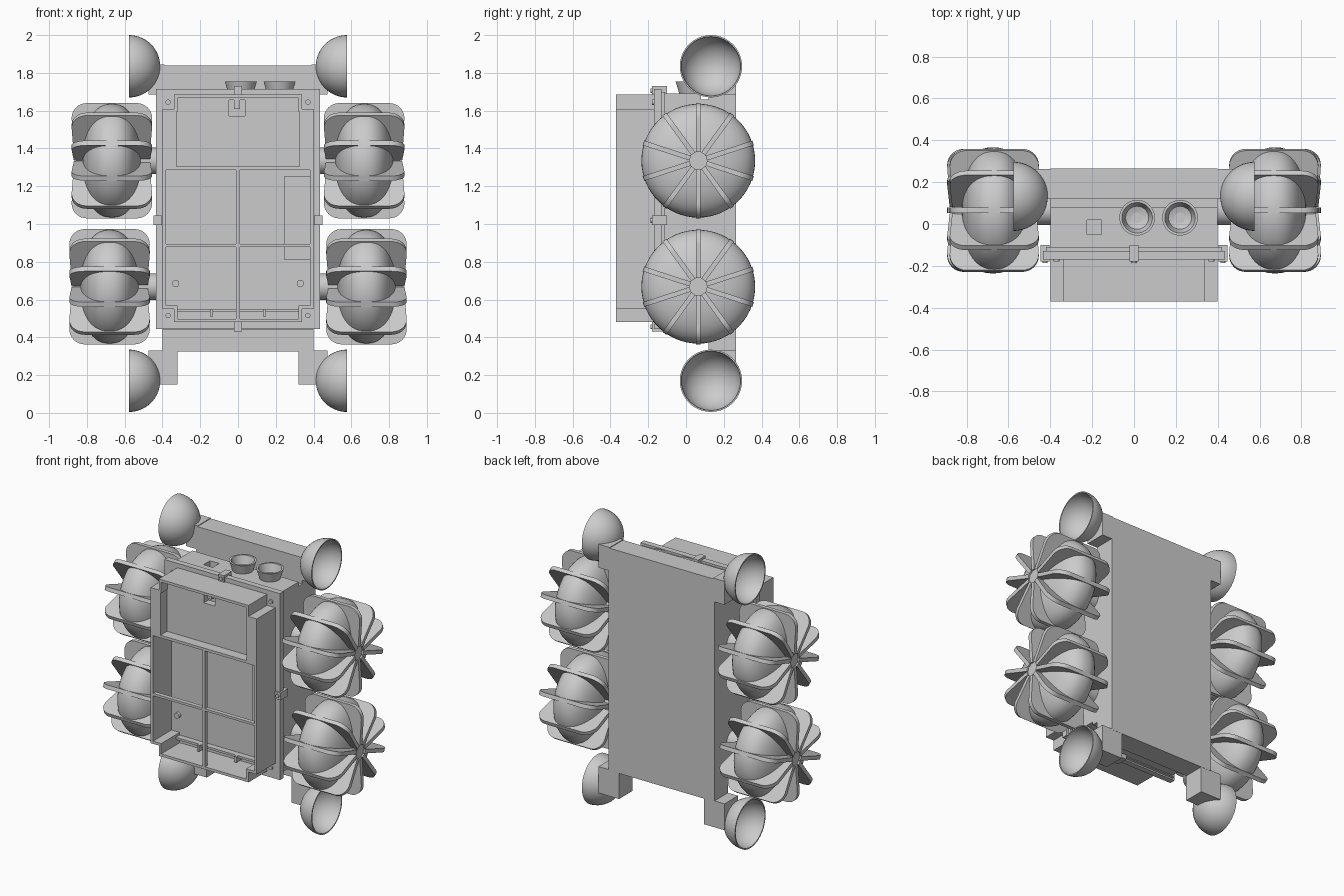
import bpy, bmesh, math
from mathutils import Vector

if "Cube" in bpy.data.objects:
    bpy.data.objects.remove(bpy.data.objects["Cube"])


def finish(name, bm, smooth=False):
    bmesh.ops.recalc_face_normals(bm, faces=bm.faces)
    me = bpy.data.meshes.new(name)
    bm.to_mesh(me)
    bm.free()
    ob = bpy.data.objects.new(name, me)
    bpy.context.collection.objects.link(ob)
    bpy.ops.object.select_all(action='DESELECT')
    ob.select_set(True)
    bpy.context.view_layer.objects.active = ob
    if smooth:
        bpy.ops.object.shade_smooth_by_angle(angle=math.radians(35))
    return ob


def box(name, x0, x1, y0, y1, z0, z1):
    bm = bmesh.new()
    bmesh.ops.create_cube(bm, size=1)
    for v in bm.verts:
        v.co = Vector(((x0 + x1) / 2 + v.co.x * (x1 - x0),
                       (y0 + y1) / 2 + v.co.y * (y1 - y0),
                       (z0 + z1) / 2 + v.co.z * (z1 - z0)))
    return finish(name, bm)


def lathe(name, pts, centre, axis='x', n=48, closed=False):
    """Revolve (offset along axis, radius) points; open profiles get end caps."""
    bm = bmesh.new()
    rings = []
    for a, r in pts:
        ring = []
        for i in range(n):
            t = 2 * math.pi * i / n
            c, s = r * math.cos(t), r * math.sin(t)
            p = {'x': (a, c, s), 'y': (c, a, s), 'z': (c, s, a)}[axis]
            ring.append(bm.verts.new(Vector(p) + Vector(centre)))
        rings.append(ring)
    m = len(rings)
    for k in range(m if closed else m - 1):
        A, B = rings[k], rings[(k + 1) % m]
        for i in range(n):
            j = (i + 1) % n
            bm.faces.new((A[i], A[j], B[j], B[i]))
    if not closed:
        bm.faces.new(rings[0])
        bm.faces.new(rings[-1])
    return finish(name, bm, True)


def cut(ob, cutter):
    mod = ob.modifiers.new('cut', 'BOOLEAN')
    mod.object = cutter
    mod.solver = 'EXACT'
    bpy.context.view_layer.objects.active = ob
    bpy.ops.object.modifier_apply(modifier=mod.name)
    bpy.data.objects.remove(cutter)


def notched_outline(t):
    """Box outline with stepped corners, shrunk by t."""
    w1, w2, l1, l2, h2, h1 = .40 - t, .338 - t, .48 + t, .55 + t, 1.61 - t, 1.685 - t
    return [(-w2, l1), (w2, l1), (w2, l2), (w1, l2), (w1, h2), (w2, h2),
            (w2, h1), (-w2, h1), (-w2, h2), (-w1, h2), (-w1, l2), (-w2, l2)]


# Back slab, middle body and flange
box('back_slab', -.40, .40, .12, .265, .325, 1.84)
box('rear_spacer', -.40, .40, .08, .12, .44, 1.66)
body = box('middle_body', -.40, .40, -.11, .08, .46, 1.69)
cut(body, box('hole_cutter', -.225, -.155, -.05, .02, 1.64, 1.8))
box('flange', -.435, .435, -.17, -.13, .445, 1.715)
box('flange_step', -.42, .42, -.13, -.11, .455, 1.70)

# Clips around the flange
for name, x, z in (('top', 0, 1.705), ('bottom', 0, .455), ('left', -.425, 1.02), ('right', .425, 1.02)):
    box(name + '_clip', x - .022, x + .022, -.18, -.10, z - .025, z + .025)
    lathe(name + '_clip_pin', [(-.187, .012), (-.17, .012)], (x, 0, z), 'y', 16)

# Open front box: walls as a notched ring
bm = bmesh.new()
loops = [[bm.verts.new((x, y, z)) for x, z in notched_outline(t)]
         for t, y in ((0, -.17), (0, -.37), (.018, -.37), (.018, -.17))]
for k in range(4):
    A, B = loops[k], loops[(k + 1) % 4]
    for i in range(12):
        j = (i + 1) % 12
        bm.faces.new((A[i], A[j], B[j], B[i]))
finish('front_box_walls', bm)

# Upper compartment with shallow floor and square pocket
floor = box('upper_compartment_floor', -.33, .33, -.30, -.18, 1.30, 1.675)
cut(floor, box('pocket_cutter', -.048, .038, -.35, -.25, 1.573, 1.657))
box('pocket_latch', -.02, .01, -.30, -.25, 1.61, 1.657)
for s in (-1, 1):
    xs = sorted((s * .325, s * .385))
    box('upper_compartment_side', *xs, -.37, -.18, 1.29, 1.60)
box('upper_compartment_shelf', -.385, .385, -.37, -.18, 1.287, 1.305)

# Dividers and details inside the lower compartments
box('vertical_divider', -.01, .01, -.37, -.34, .49, 1.29)
box('horizontal_divider', -.385, .385, -.369, -.34, .877, .893)
box('inner_panel', .245, .385, -.195, -.165, .81, 1.255)
box('bottom_strip', -.32, .32, -.21, -.165, .535, .55)
for s in (-1, 1):
    box('bottom_post', s * .14 - .008, s * .14 + .008, -.23, -.165, .51, .55)
    lathe('inner_screw', [(-.19, .019), (-.165, .019)], (s * .33, 0, .685), 'y', 20)
    for z in (.515, 1.645):
        lathe('corner_screw', [(-.18, .014), (-.165, .014)], (s * .37, 0, z), 'y', 20)

# Two funnels on top
for x in (.015, .22):
    lathe('funnel', [(1.685, .064), (1.755, .085), (1.755, .073), (1.70, .055), (1.685, .01)],
          (x, .03, 0), 'z', 40)

# Corner bowls, open to the outside, with brackets trimmed by the bowl
R, N = .165, 14
for s, side in ((-1, 'left'), (1, 'right')):
    for zc, z0, z1, level in ((1.835, 1.685, 1.845, 'upper'), (.17, .15, .33, 'lower')):
        ang = [math.pi / 2 * i / N for i in range(N + 1)]
        outer = [(-s * R * math.cos(a), max(R * math.sin(a), .001)) for a in ang]
        inner = [(-s * (R - .008) * math.cos(a), max((R - .008) * math.sin(a), .001)) for a in reversed(ang)]
        c = (s * .577, .132, zc)
        lathe(f'{level}_{side}_bowl', outer + inner, c, n=40)
        xs = sorted((s * (.39 if level == 'upper' else .32), s * .475))
        br = box(f'{level}_{side}_bracket', *xs, .12, .264, z0, z1)
        bm = bmesh.new()
        bmesh.ops.create_uvsphere(bm, u_segments=40, v_segments=24, radius=R - .004)
        bmesh.ops.translate(bm, verts=bm.verts, vec=c)
        cut(br, finish('bowl_cutter', bm))


# Wheels: rounded body, ten radial paddles, hub and axle
def paddles(name, centre, count=10, w=.213, r_in=.045, r_out=.305, c=.08, th=.026):
    corner = [(w - c + c * math.cos(a), r_out - c + c * math.sin(a))
              for a in (math.pi / 2 * i / 8 for i in range(9))]
    prof = [(w - .012, r_in)] + corner + [(-x, r) for x, r in reversed(corner)] + [(-w + .012, r_in)]
    bm = bmesh.new()
    for k in range(count):
        t = math.pi / 2 + 2 * math.pi * k / count
        d = Vector((0, math.cos(t), math.sin(t)))
        e = Vector((0, -math.sin(t), math.cos(t))) * th / 2
        A, B = [[bm.verts.new(Vector(centre) + Vector((x, 0, 0)) + d * r + e * q)
                 for x, r in prof] for q in (-1, 1)]
        bm.faces.new(A)
        bm.faces.new(B[::-1])
        for i in range(len(prof)):
            j = (i + 1) % len(prof)
            bm.faces.new((A[i], B[i], B[j], A[j]))
    return finish(name, bm, True)


for s, side in ((-1, 'left'), (1, 'right')):
    for x, z, level in ((.668, 1.335, 'upper'), (.68, .668, 'lower')):
        c = (s * x, .065, z)
        name = f'{level}_{side}_wheel'
        prof = []
        for i in range(29):
            a = math.pi * i / 28
            ca, sa = math.cos(a), math.sin(a)
            prof.append((-.155 * math.copysign(abs(ca) ** .85, ca), max(.301 * abs(sa) ** .85, .001)))
        lathe(name + '_body', prof, c, n=60)
        paddles(name + '_paddles', c)
        lathe(name + '_hub', [(-.19, .05), (.19, .05)], c, n=32)
        lathe(name + '_axle', [(-s * .30, .07), (-s * .10, .07)], c, n=32)
